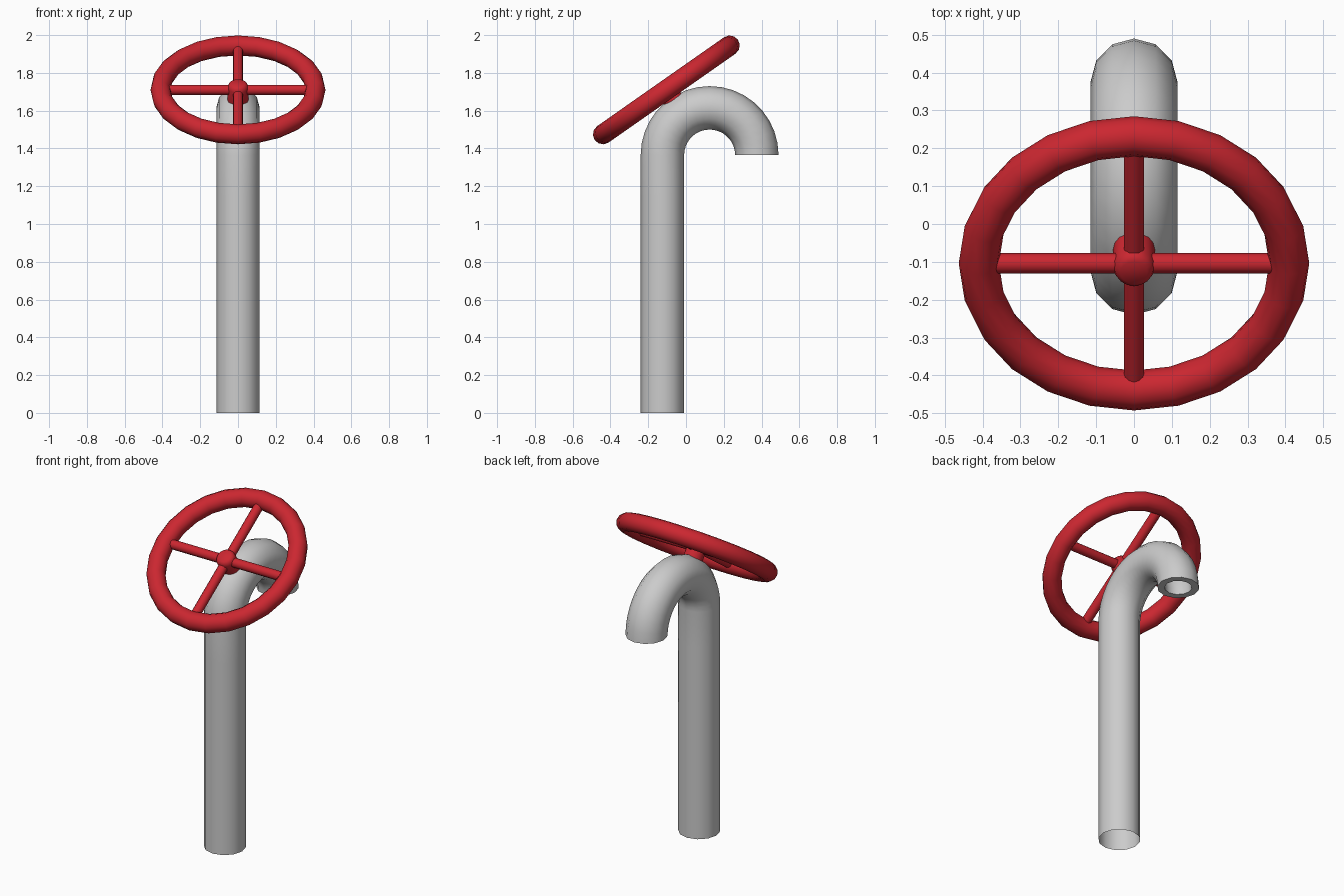
import bpy, bmesh, math
from mathutils import Vector, Matrix

if "Cube" in bpy.data.objects:
    bpy.data.objects.remove(bpy.data.objects["Cube"])

red = bpy.data.materials.new("red_paint")
red.diffuse_color = (0.6, 0.02, 0.03, 1)
red.use_nodes = True
red.node_tree.nodes["Principled BSDF"].inputs["Base Color"].default_value = red.diffuse_color


def finish(name, bm, mat=None, matrix=None, angle=40):
    bmesh.ops.recalc_face_normals(bm, faces=bm.faces)
    me = bpy.data.meshes.new(name)
    bm.to_mesh(me)
    bm.free()
    ob = bpy.data.objects.new(name, me)
    bpy.context.collection.objects.link(ob)
    if matrix:
        ob.matrix_world = matrix
    if mat:
        me.materials.append(mat)
    bpy.ops.object.select_all(action='DESELECT')
    ob.select_set(True)
    bpy.context.view_layer.objects.active = ob
    bpy.ops.object.shade_smooth_by_angle(angle=math.radians(angle))
    return ob


def skin(bm, rings, closed=False):
    # bridge successive rings of vertices with quads
    loops = [[bm.verts.new(p) for p in r] for r in rings]
    n = len(loops[0])
    pairs = list(zip(loops, loops[1:])) + ([(loops[-1], loops[0])] if closed else [])
    for a, b in pairs:
        for i in range(n):
            j = (i + 1) % n
            bm.faces.new((a[i], a[j], b[j], b[i]))
    return loops


# Pipe: open at the foot, swept over a half circle, with a rimmed outlet
SIDES, R_PIPE, R_HOLE, R_BEND = 12, 0.115, 0.075, 0.25
CY, CZ = 0.125, 1.365


def ring(y, z, tilt, r):
    out = Vector((0, -math.cos(tilt), math.sin(tilt)))
    c = Vector((0, y, z))
    angs = [2 * math.pi * i / SIDES for i in range(SIDES)]
    return [c + r * (math.cos(a) * Vector((1, 0, 0)) + math.sin(a) * out) for a in angs]


def bend(t, r):
    return ring(CY - R_BEND * math.cos(t), CZ + R_BEND * math.sin(t), t, r)


STEPS = 18
rings = [ring(-0.125, 0, 0, R_PIPE), ring(-0.125, 1.15, 0, R_PIPE)]
rings += [bend(math.pi * i / STEPS, R_PIPE) for i in range(STEPS + 1)]
rings += [bend(math.pi * t, R_HOLE) for t in (1, 0.93, 0.86, 0.79)]
bm = bmesh.new()
skin(bm, rings)
finish("pipe", bm)

# Handwheel frame: tilted toward the front
wheel = Matrix.Translation((0, -0.104, 1.71)) @ Matrix.Rotation(math.radians(35), 4, 'X')

# Wheel rim
MAJOR, MINOR, SEG, TUBE = 0.41, 0.053, 24, 12
rings = []
for i in range(SEG):
    a = 2 * math.pi * i / SEG
    rings.append([Vector(((MAJOR + MINOR * math.cos(b)) * math.cos(a),
                          (MAJOR + MINOR * math.cos(b)) * math.sin(a),
                          MINOR * math.sin(b)))
                  for b in (2 * math.pi * k / TUBE for k in range(TUBE))])
bm = bmesh.new()
skin(bm, rings, closed=True)
finish("wheel_rim", bm, red, wheel)

# Two crossing bars make the four spokes
for name, turn in (("spoke_bar_across", 0), ("spoke_bar_upright", 90)):
    bm = bmesh.new()
    bmesh.ops.create_cone(bm, cap_ends=True, segments=12, radius1=0.027, radius2=0.027, depth=0.77,
                          matrix=Matrix.Rotation(math.radians(turn), 4, 'Z') @ Matrix.Rotation(math.pi / 2, 4, 'Y'))
    finish(name, bm, red, wheel)

# Hub: rounded boss resting on the pipe
profile = [(0.055, -0.075), (0.055, 0.018), (0.049, 0.034), (0.036, 0.043)]
bm = bmesh.new()
loops = skin(bm, [[Vector((r * math.cos(a), r * math.sin(a), z))
                   for a in (2 * math.pi * k / 16 for k in range(16))] for r, z in profile])
bm.faces.new(loops[0])
bm.faces.new(loops[-1])
finish("wheel_hub", bm, red, wheel)
